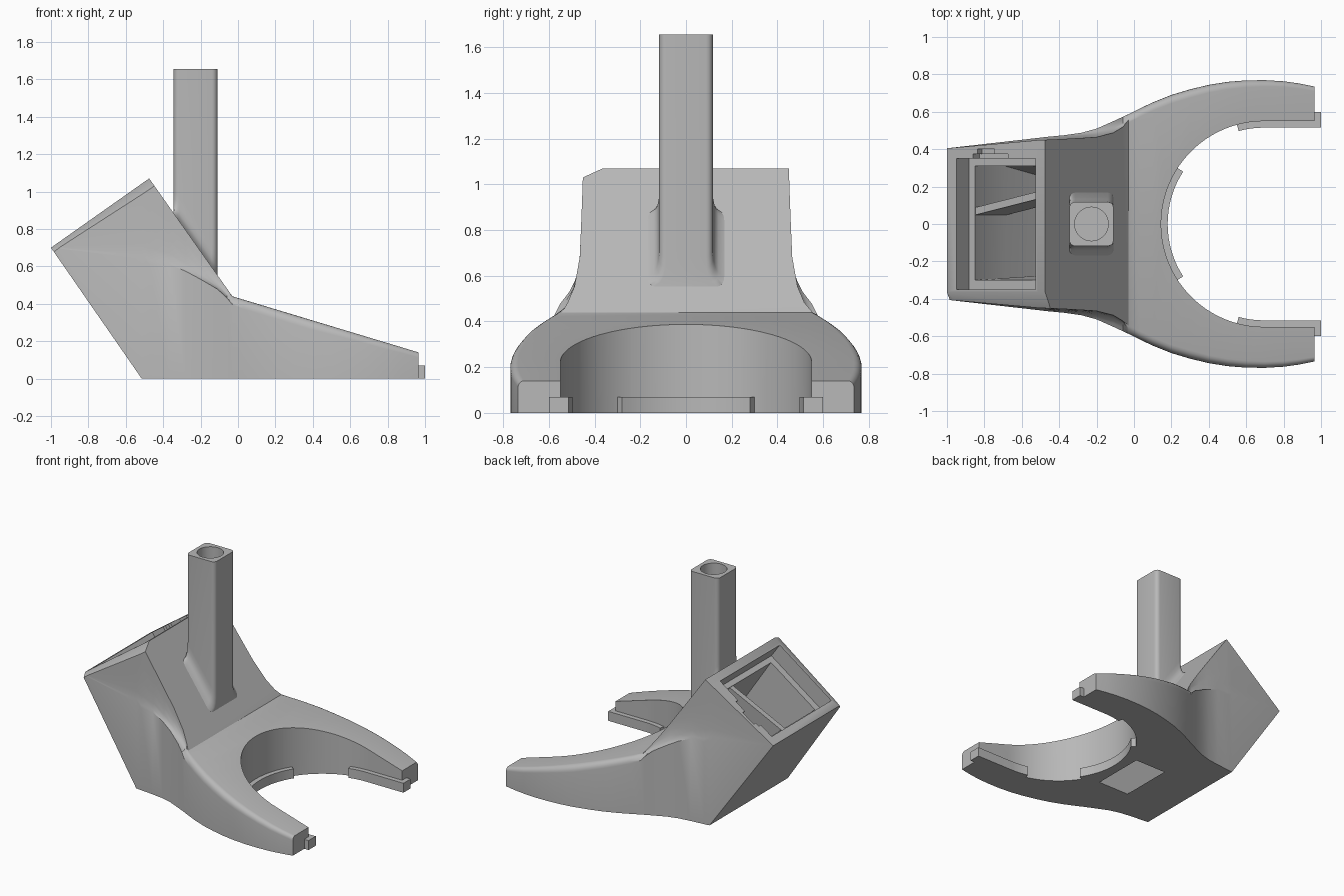
import bpy, bmesh
from math import sin, cos, pi, sqrt, asin
from mathutils import Vector

if "Cube" in bpy.data.objects:
    bpy.data.objects.remove(bpy.data.objects["Cube"])

grey = bpy.data.materials.new("plain_grey")
grey.use_nodes = True
grey.diffuse_color = (0.48, 0.48, 0.48, 1)
grey.node_tree.nodes["Principled BSDF"].inputs["Base Color"].default_value = grey.diffuse_color


def finish(name, bm):
    bmesh.ops.recalc_face_normals(bm, faces=bm.faces)
    mesh = bpy.data.meshes.new(name)
    bm.to_mesh(mesh)
    bm.free()
    mesh.materials.append(grey)
    obj = bpy.data.objects.new(name, mesh)
    bpy.context.collection.objects.link(obj)
    return obj


def loft(rings):
    """Closed solid through rings of equal point count."""
    bm = bmesh.new()
    loops = [[bm.verts.new(p) for p in ring] for ring in rings]
    n = len(loops[0])
    for a, b in zip(loops, loops[1:]):
        for i in range(n):
            j = (i + 1) % n
            bm.faces.new((a[i], a[j], b[j], b[i]))
    bm.faces.new(loops[0][::-1])
    bm.faces.new(loops[-1])
    return bm


def plan_prism(name, pts, z0, z1):
    return finish(name, loft([[(x, y, z) for x, y in pts] for z in (z0, z1)]))


def cut(target, cutter):
    mod = target.modifiers.new("cut", "BOOLEAN")
    mod.operation, mod.solver, mod.object = "DIFFERENCE", "EXACT", cutter
    bpy.context.view_layer.objects.active = target
    bpy.ops.object.modifier_apply(modifier=mod.name)
    bpy.data.objects.remove(cutter)


def smooth(obj, angle=30):
    bpy.ops.object.select_all(action="DESELECT")
    obj.select_set(True)
    bpy.context.view_layer.objects.active = obj
    bpy.ops.object.shade_smooth_by_angle(angle=angle * pi / 180)


# Side profile of the body
def slope(x):
    return 0.44 - 1.416 * (x + 0.03)


def bottom(x):
    return max(0, -1.443 * (x + 0.515))


def top(x):
    if x < -0.475:
        return 0.70 + 0.705 * (x + 1)
    return slope(x) if x < -0.03 else 0.44 - 0.3015 * (x + 0.03)


# Stations: x, half width, inset and drop of the upper edge
stations = [
    (-1, .405, 0, 0), (-.515, .46, .012, .4), (-.475, .465, .015, .46),
    (-.37, .475, .02, .31), (-.28, .488, .028, .22), (-.2, .51, .045, .15),
    (-.11, .55, .062, .075), (-.06, .573, .055, .05), (-.03, .587, .045, .045),
    (.03, .617, .045, .05), (.1, .65, .045, .05), (.2, .69, .045, .05),
    (.3, .72, .045, .05), (.4, .744, .042, .05), (.5, .76, .04, .045),
    (.6, .768, .037, .04), (.7, .769, .034, .037), (.8, .763, .03, .035),
    (.88, .752, .028, .03), (.965, .735, .025, .028)]
rings = []
for x, w, inset, drop in stations:
    half = [(w, bottom(x))]
    for k in range(6):
        a = k / 5 * pi / 2
        s, c = sin(a), 1 - cos(a)
        if x < -0.04:
            s, c = c, s
        half.append((w - inset * c, top(x) - drop + drop * s))
    rings.append([(x, y, z) for y, z in half] + [(x, -y, z) for y, z in half[::-1]])
bm = loft(rings)
bmesh.ops.remove_doubles(bm, verts=bm.verts, dist=1e-5)
bmesh.ops.dissolve_degenerate(bm, edges=bm.edges, dist=1e-5)
body = finish("body", bm)

# Tilted frame of the open upper face: u runs up the face, d goes inwards
U, D = Vector((.817, 0, .576)), Vector((.576, 0, -.817))


def tilted(u, y, d):
    return Vector((-1, y, .70)) + U * u + D * d


def tilted_box(name, u0, u1, y0, y1, d0, d1):
    return finish(name, loft([[tilted(u, y, d) for u, y in
                  ((u0, y0), (u1, y0), (u1, y1), (u0, y1))] for d in (d0, d1)]))


# Chamfer along one edge of the open face
cut(body, finish("chamfer_cutter", loft([
    [tilted(u, y, d) for y, d in ((-.31, -.03), (-.35 - .5 * k, .3), (-.9, .3), (-.9, -.03))]
    for u, k in ((-.1, .9), (.75, 1.1))])))

# Round opening between the arms
CX, R, RI = .695, .55, .515
arc = [(CX - R * cos(a), R * sin(a)) for a in (pi * (k / 48 - .5) for k in range(49))]
cut(body, plan_prism("opening_cutter", [(2, -R)] + arc + [(2, R)], -.5, 1))

# Duct from the open face down through the underside
duct = [(-.873, .692, -.3, .31), (-.69, .43, -.3, .31), (-.125, -.02, -.25, .15),
        (.12, -.02, -.25, .15), (-.51, .945, -.3, .31)]
cut(body, finish("duct_cutter", loft([[(p[0], p[i], p[1]) for p in duct] for i in (2, 3)])))

# Recess around the duct mouth, with a small side notch
cut(body, tilted_box("recess_cutter", .061, .58, -.35, .35, -.1, .12))
cut(body, tilted_box("notch_cutter", .17, .40, .3, .375, -.1, .06))
cut(body, tilted_box("notch_end_cutter", .2, .31, .3, .40, -.1, .04))
smooth(body)

# Slanted rib inside the duct
finish("duct_rib", loft([[tilted(u, y, d) for u, y in
       ((.08, .045), (.56, .145), (.56, .185), (.08, .085))] for d in (.125, .42)]))

# Lips along the foot of the opening
def arc_lip(name, a0, a1, extra=()):
    angles = [a0 + (a1 - a0) * k / 16 for k in range(17)]
    inner = [(CX - RI * cos(a), RI * sin(a)) for a in angles]
    outer = [(CX - (R + .01) * cos(a), (R + .01) * sin(a)) for a in angles]
    smooth(plan_prism(name, inner + list(extra) + outer[::-1], 0, .07))


arc_lip("rear_lip", -asin(.28 / RI), asin(.28 / RI))
for side, name in ((1, "left_lip"), (-1, "right_lip")):
    tab = [(1, RI), (1, .60), (.95, .60), (.95, R + .01)]
    arc_lip(name, side * 1.305, side * pi / 2, [(x, side * y) for x, y in tab])

# Square post with rounded corners, flaring where it meets the slope
PX, HALF, CR = -.2275, .1175, .03


def post_ring(flare, height, flat=None):
    ring = []
    for q in range(4):
        for k in range(6):
            a = pi / 2 * (q + k / 5)
            sx, sy = ((1, 1), (-1, 1), (-1, -1), (1, -1))[q]
            x = PX + sx * (HALF - CR) + CR * cos(a)
            y = sy * (HALF - CR) + CR * sin(a)
            ring.append((x, y + sy * flare, slope(x) + height if flat is None else flat))
    return ring


post = finish("post", loft([post_ring(.05, -.03), post_ring(.05, 0), post_ring(.025, .018),
                            post_ring(.01, .045), post_ring(.002, .085), post_ring(0, .13),
                            post_ring(0, 0, 1.655)]))
bore = [(PX + .09 * cos(k * pi / 20), .09 * sin(k * pi / 20)) for k in range(40)]
cut(post, plan_prism("bore_cutter", bore, 1.2, 1.8))
smooth(post, 35)
